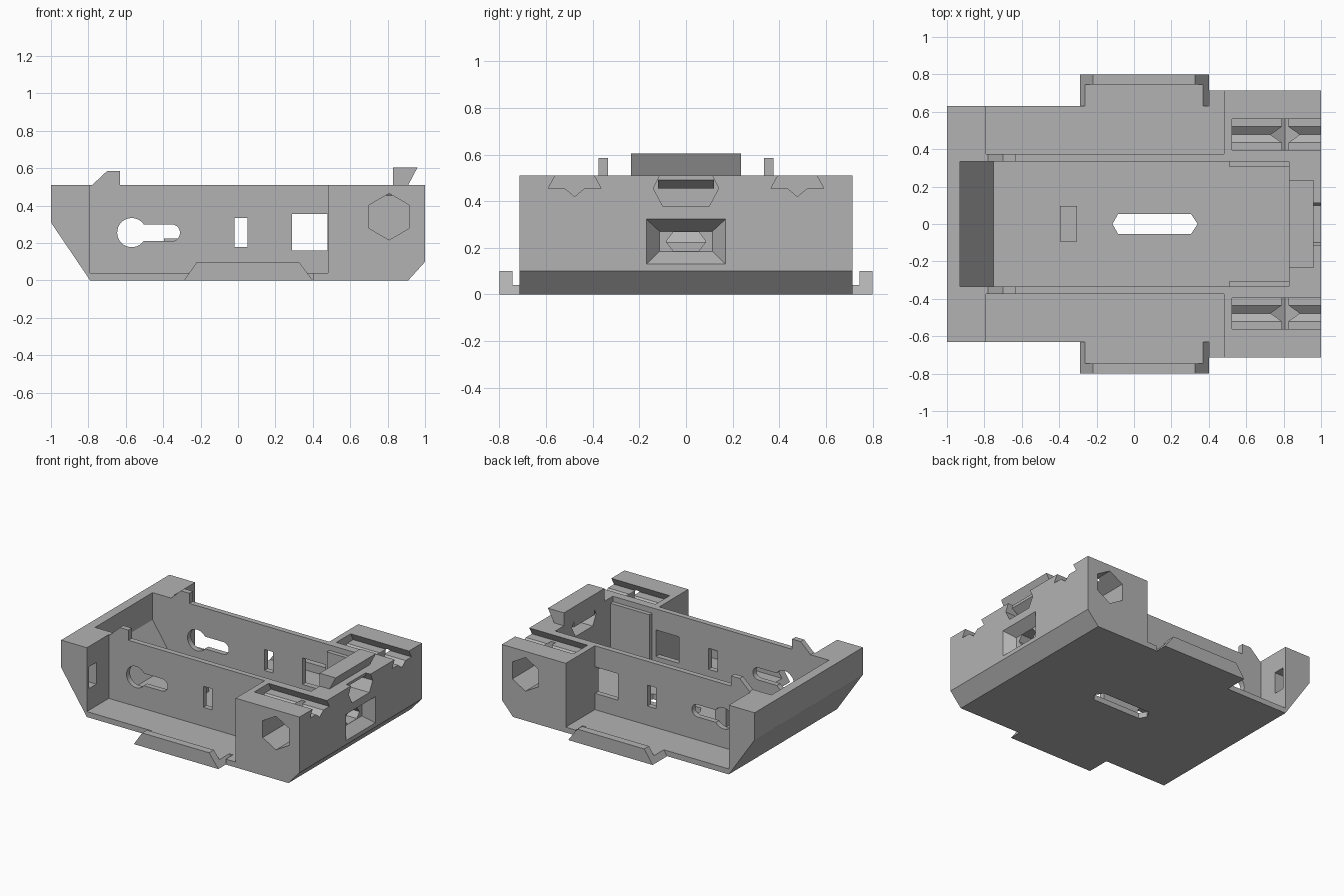
import bpy, bmesh
from math import cos, sin, pi

cube = bpy.data.objects.get("Cube")
if cube:
    bpy.data.objects.remove(cube, do_unlink=True)

grey = bpy.data.materials.new("plain grey")
grey.use_nodes = True
grey.diffuse_color = (0.45, 0.45, 0.45, 1)
grey.node_tree.nodes["Principled BSDF"].inputs["Base Color"].default_value = (0.45, 0.45, 0.45, 1)


def loft(name, loop_a, loop_b):
    """Closed solid between two matching loops of 3D points."""
    bm = bmesh.new()
    a = [bm.verts.new(p) for p in loop_a]
    b = [bm.verts.new(p) for p in loop_b]
    bm.faces.new(a)
    bm.faces.new(b)
    for i in range(len(a)):
        j = (i + 1) % len(a)
        bm.faces.new((a[i], a[j], b[j], b[i]))
    bmesh.ops.recalc_face_normals(bm, faces=bm.faces)
    mesh = bpy.data.meshes.new(name)
    bm.to_mesh(mesh)
    bm.free()
    mesh.materials.append(grey)
    ob = bpy.data.objects.new(name, mesh)
    bpy.context.collection.objects.link(ob)
    return ob


def place(points, axis, t):
    if axis == "x":
        return [(t, a, b) for a, b in points]
    if axis == "y":
        return [(a, t, b) for a, b in points]
    return [(a, b, t) for a, b in points]


def prism(name, points, axis, lo, hi):
    return loft(name, place(points, axis, lo), place(points, axis, hi))


def rect(x0, x1, y0, y1):
    return [(x0, y0), (x1, y0), (x1, y1), (x0, y1)]


def box(name, x0, x1, y0, y1, z0, z1):
    return prism(name, rect(x0, x1, y0, y1), "z", z0, z1)


def arc(cx, cy, r, start, end, n):
    return [(cx + r * cos(start + (end - start) * i / n),
             cy + r * sin(start + (end - start) * i / n)) for i in range(n + 1)]


def side_box(name, s, x0, x1, y0, y1, z0, z1):
    return box(name, x0, x1, s * y0, s * y1, z0, z1)


def apply_boolean(target, other, operation="DIFFERENCE"):
    other.hide_render = True
    mod = target.modifiers.new("cut", "BOOLEAN")
    mod.operation, mod.solver, mod.object = operation, "EXACT", other
    graph = bpy.context.evaluated_depsgraph_get()
    mesh = bpy.data.meshes.new_from_object(target.evaluated_get(graph))
    target.modifiers.clear()
    target.data = mesh
    bpy.data.objects.remove(other, do_unlink=True)


# Main body from its side profile
body = prism("tray_body", [(-1, .31), (-.79, 0), (.91, 0), (1, .1), (1, .51), (-1, .51)],
             "y", -.713, .713)

cutters = [
    # Open cavity with sloping left end
    prism("cavity", [(-.93, .7), (-.93, .31), (-.75, .04), (.83, .04), (.83, .7)],
          "y", -.335, .335),
    # Keyhole, slot and window through both side walls
    prism("key_round", arc(-.568, .256, .078, 0, 2 * pi, 32)[:-1], "y", -.45, .45),
    prism("key_slot", [(-.568, .3), (-.568, .21)] + arc(-.355, .255, .045, -pi / 2, pi / 2, 10),
          "y", -.45, .45),
    box("wall_slot", -.02, .052, -.45, .45, .18, .335),
    box("wall_window", .29, .479, -.45, .45, .16, .355),
    # Long floor slot
    prism("floor_slot", [(-.115, 0), (-.085, -.053), (.305, -.053), (.34, 0),
                         (.305, .053), (-.085, .053)], "z", -.1, .1),
    # Right end: top notch, flared recess and hexagonal port
    prism("end_notch", [(-.1, .38), (.1, .38), (.14, .455), (.108, .52), (-.108, .52),
                        (-.14, .455)], "x", .8, 1.1),
    loft("end_recess", place(rect(-.17, .17, .13, .323), "x", 1.0001),
         place(rect(-.113, .113, .185, .27), "x", .93)),
    prism("end_port", [(-.085, .227), (-.055, .187), (.055, .187), (.085, .227),
                       (.055, .267), (-.055, .267)], "x", .8, .95),
]
for s in (1, -1):
    cutters += [
        side_box("narrow_side", s, -1.1, .4, .63, .9, -.1, .7),
        side_box("side_bay", s, -.79, .48, .375, .9, .04, .7),
        side_box("end_pocket", s, -.88, -.7, .52, .605, .2, .36),
        # Hexagonal nut pocket
        prism("nut_pocket", arc(.808, .341, .124, pi / 2, 2.5 * pi, 6)[:-1], "y", s * .39, s * .9),
        # Dovetail rail groove with a V in its floor
        prism("rail_groove", [(s * (.4775 + d), z) for d, z in
                              ((-.083, .6), (-.083, .51), (-.113, .455), (-.043, .455), (0, .42),
                               (.043, .455), (.113, .455), (.083, .51), (.083, .6))],
              "x", .525, 1.1),
    ]
for cutter in cutters:
    apply_boolean(body, cutter)

# Hooked latch over the right end, with the sloping lintel below it
prism("end_hook", [(.83, .51), (.83, .605), (.96, .605), (.91, .51)], "y", -.235, .235)
prism("hook_lintel", [(.83, .455), (.91, .455), (.96, .49), (.96, .51), (.83, .51)],
      "y", -.12, .12)

# Post on the floor
box("floor_post", -.395, -.305, -.093, .097, .04, .225)

for s, side in ((1, "left"), (-1, "right")):
    # Snap clip on the side wall
    prism("clip_" + side, [(-.78, .51), (-.70, .585), (-.63, .585), (-.63, .51)],
          "y", s * .335, s * .375)
    # Thickened inner wall
    side_box("inner_rib_" + side, s, .51, .83, .305, .335, .04, .47)
    # Flange with raised lip
    flange = prism("flange_" + side, [(-.288, 0), (.4, 0), (.325, .1), (-.22, .1)],
                   "y", s * .63, s * .8)
    apply_boolean(flange, side_box("flange_step", s, -.5, .6, .5, .745, .04, .3))
